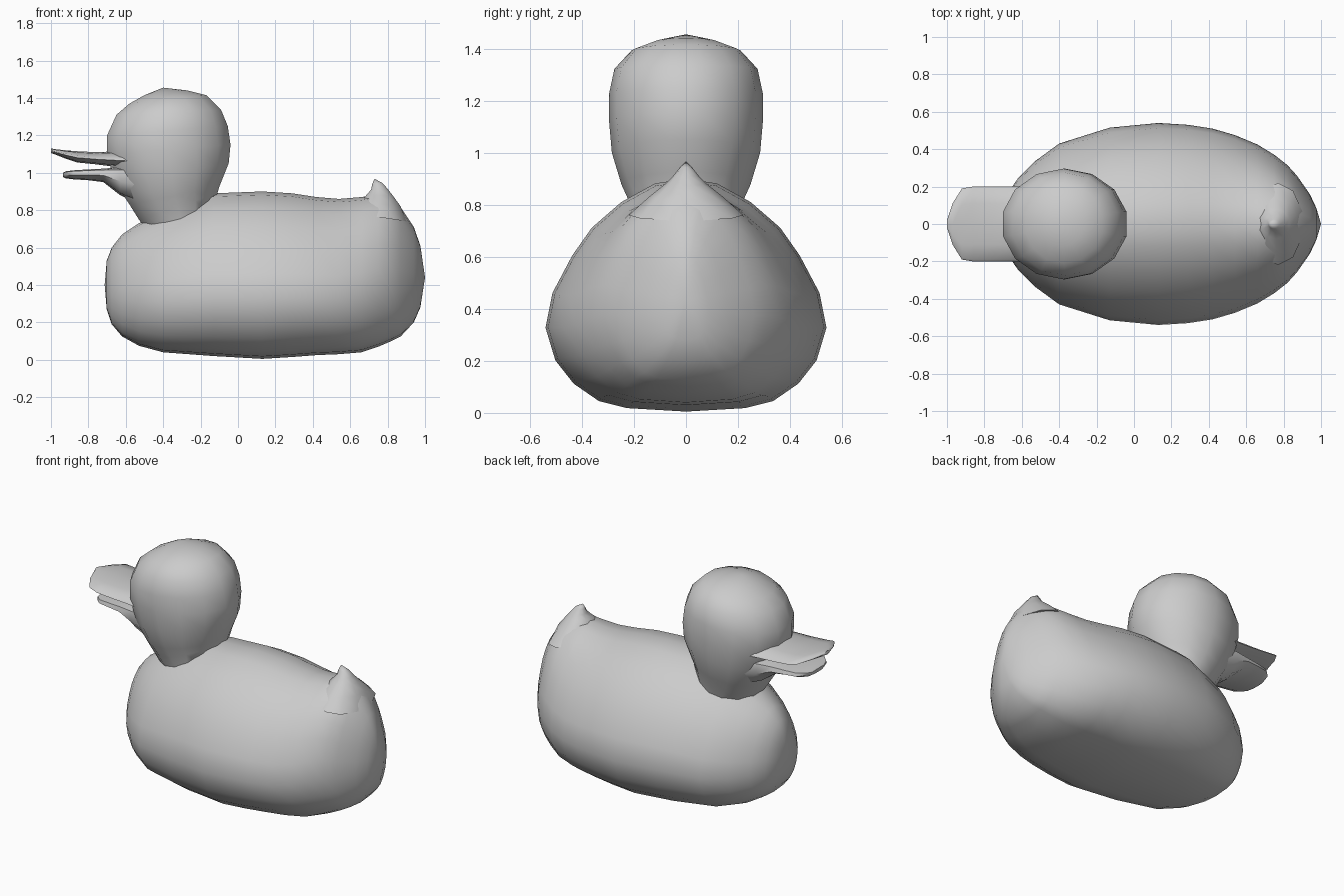
import bpy, bmesh
from math import sin, cos, pi


def loft(name, rings, angle=60):
    """Skin a list of rings; a one-point ring makes a tip."""
    bm = bmesh.new()
    vr = [[bm.verts.new(p) for p in r] for r in rings]
    for a, b in zip(vr, vr[1:]):
        n = max(len(a), len(b))
        for i in range(n):
            j = (i + 1) % n
            if len(a) == 1:
                bm.faces.new((a[0], b[i], b[j]))
            elif len(b) == 1:
                bm.faces.new((a[i], a[j], b[0]))
            else:
                bm.faces.new((a[i], a[j], b[j], b[i]))
    for r in (vr[0], vr[-1]):
        if len(r) > 2:
            bm.faces.new(r)
    bmesh.ops.recalc_face_normals(bm, faces=bm.faces)
    me = bpy.data.meshes.new(name)
    bm.to_mesh(me)
    bm.free()
    ob = bpy.data.objects.new(name, me)
    bpy.context.collection.objects.link(ob)
    bpy.ops.object.select_all(action='DESELECT')
    ob.select_set(True)
    bpy.context.view_layer.objects.active = ob
    bpy.ops.object.shade_smooth_by_angle(angle=angle * pi / 180)
    return ob


def tilted_ring(x0, z0, x1, z1, w, n=14):
    """Oval ring running from front point (x0, z0) to back point (x1, z1)."""
    if w == 0:
        return [(x0, 0, z0)]
    out = []
    for i in range(n):
        a = 2 * pi * (i + 0.5) / n
        t = 0.5 - 0.5 * cos(a) / cos(pi / n)
        out.append((x0 + (x1 - x0) * t, w * sin(a), z0 + (z1 - z0) * t))
    return out


def section(x, lo, hi, w, half):
    """Upright mirrored cross-section at x from a half outline (width, height)."""
    if w == 0:
        return [(x, 0, (lo + hi) / 2)]
    mirrored = half + [(-u, t) for u, t in half[-2:0:-1]]
    return [(x, w * u, lo + (hi - lo) * t) for u, t in mirrored]


# Body: pear-shaped sections lofted from breast to rump (x, bottom, top, half width)
pear = [(0, 0), (.42, .015), (.62, .045), (.8, .12), (.93, .22), (1, .36),
        (.95, .51), (.81, .67), (.67, .79), (.46, .9), (.22, .98), (0, 1)]
body = [(-.713, .40, .40, 0), (-.702, .27, .53, .09), (-.675, .19, .60, .165),
        (-.62, .125, .67, .245), (-.53, .075, .73, .335), (-.40, .04, .80, .43),
        (-.13, .02, .89, .515), (.13, .005, .90, .54), (.29, .015, .89, .53),
        (.42, .025, .87, .51), (.54, .03, .86, .475), (.66, .04, .87, .425),
        (.75, .07, .885, .37), (.82, .10, .865, .315), (.87, .125, .815, .26),
        (.94, .20, .71, .16), (.975, .28, .61, .085), (1.0, .44, .44, 0)]
loft("body", [section(*s, pear) for s in body])

# Tail: small hooked peak on the rump
tail = [(.64, .78, .90, .74, .22), (.655, .845, .87, .82, .14), (.69, .885, .83, .875, .08),
        (.712, .91, .803, .91, .05), (.718, .94, .775, .943, .025), (.73, .968, 0, 0, 0)]
loft("tail", [tilted_ring(*s, n=10) for s in tail], 80)

# Head: tilted ovals from the neck to the crown
head = [(-.46, .66, -.14, .80, .20), (-.53, .75, -.11, .89, .222), (-.58, .83, -.10, .925, .248),
        (-.66, .95, -.05, 1.05, .285), (-.70, 1.10, -.04, 1.15, .296),
        (-.70, 1.20, -.055, 1.25, .296), (-.65, 1.31, -.09, 1.335, .275),
        (-.58, 1.37, -.17, 1.415, .21), (-.50, 1.415, -.27, 1.44, .12), (-.40, 1.455, 0, 0, 0)]
loft("head", [tilted_ring(*s) for s in head])

# Upper and lower bill: flattened sections from inside the head to the tip
lens = [(0, 0), (.6, .1), (1, .42), (.95, .6), (.55, .9), (0, 1)]
upper = [(-.52, 1.01, 1.13, .21), (-.64, 1.03, 1.115, .20), (-.76, 1.045, 1.11, .20),
         (-.86, 1.055, 1.115, .20), (-.92, 1.075, 1.12, .19), (-.97, 1.095, 1.125, .11),
         (-1.0, 1.105, 1.13, .02)]
loft("upper_bill", [section(*s, lens) for s in upper], 50)
slab = [(0, 0), (.7, .08), (1, .5), (.95, .9), (.5, 1), (0, 1)]
lower = [(-.50, .82, 1.03, .20), (-.63, .88, 1.03, .19), (-.72, .95, 1.022, .175),
         (-.80, .96, 1.018, .165), (-.88, .965, 1.013, .15), (-.92, .97, 1.008, .11),
         (-.936, .978, 1.0, .06)]
loft("lower_bill", [section(*s, slab) for s in lower], 50)
